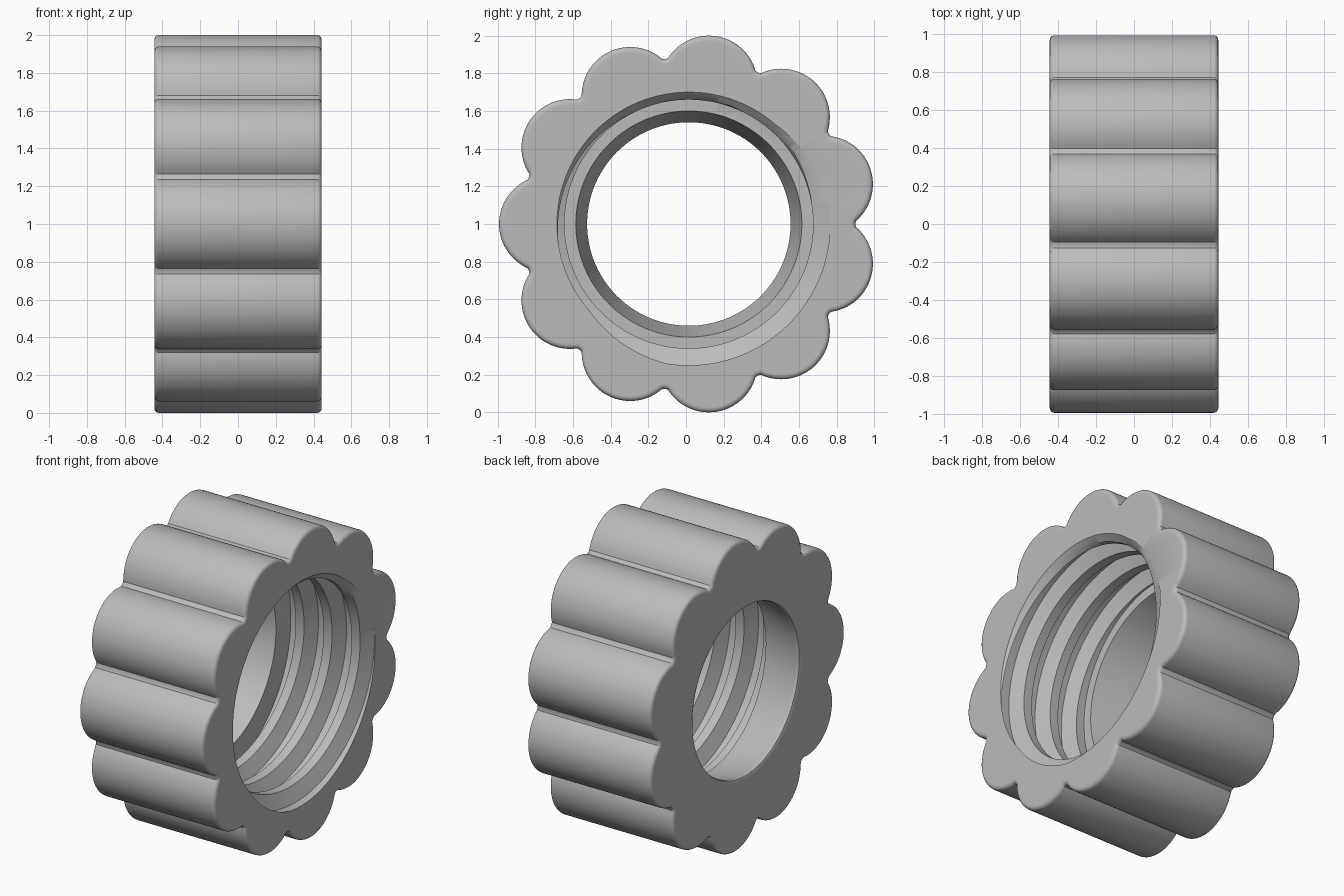
import bpy, bmesh, math
from math import pi, sin, cos, sqrt

cube = bpy.data.objects.get("Cube")
if cube:
    bpy.data.objects.remove(cube)

LOBES, COLS = 11, 352
HALF = 0.443                 # half width along x
LOBE_C, LOBE_R = 0.75, 0.2575
VALLEY = 0.884               # web between neighbouring lobes
STEP_X, PITCH = -0.16, 0.2   # where the thread ends, and its lead
CREST, ROOT = 0.66, 0.75
START = -pi / 4              # angle at which the groove leaves the mouth
CENTRE_Y = 0.015
angles = [2 * pi * i / COLS for i in range(COLS + 1)]


def lobed(t, inset):
    """Scalloped outline radius, moved inward by inset."""
    a = t % (2 * pi / LOBES) - pi / LOBES
    r = LOBE_R - inset
    lobe = LOBE_C * cos(a) + sqrt(max(r * r - (LOBE_C * sin(a)) ** 2, 0))
    return max(lobe, VALLEY - inset)


def thread(x, t):
    """Inner radius of the trapezoid thread, with a small mouth chamfer."""
    u = (x - HALF) / PITCH - (t - START) / (2 * pi)
    d = abs(u - round(u))
    k = min(max((d - 0.15) / 0.2, 0), 1)
    return max(ROOT + (CREST - ROOT) * k, 0.70 - (HALF - x))


def round_ring(x, r):
    return [(x, r) for t in angles]


def lobed_ring(x, inset):
    return [(x, lobed(t, inset)) for t in angles]


def thread_ring(offset):
    ring = []
    for t in angles:
        x = HALF + PITCH * (offset + (t - START) / (2 * pi))
        x = min(max(x, STEP_X), HALF)
        ring.append((x, thread(x, t)))
    return ring


# Tapered bore and its rounded outer edge
rings = [round_ring(STEP_X, 0.60), round_ring(-HALF + 0.02, 0.54),
         round_ring(-HALF + 0.006, 0.545), round_ring(-HALF, 0.56),
         round_ring(-HALF, 0.57)]

# Scalloped grip with rounded rims
B = 0.024
rim = [(B * (1 - cos(a)), B * (1 - sin(a)))
       for a in (pi / 2 * i / 4 for i in range(5))]
rings.append(lobed_ring(-HALF, B + 0.008))
rings += [lobed_ring(-HALF + depth, inset) for depth, inset in rim]
rings += [lobed_ring(HALF - depth, inset) for depth, inset in reversed(rim)]
rings.append(lobed_ring(HALF, B + 0.008))

# Helical thread from the mouth back to the step
for turn in range(2, -6, -1):
    for u in (0.5, 0.35, 0.15, 0, -0.15, -0.35):
        rings.append(thread_ring(turn + u))

# Loft the rings into one closed body
bm = bmesh.new()
grid = [[bm.verts.new((x, CENTRE_Y + r * cos(t), 1 + r * sin(t)))
         for (x, r), t in zip(ring, angles)] for ring in rings]
for a, b in zip(grid, grid[1:] + grid[:1]):
    for i in range(COLS):
        bm.faces.new((a[i], a[i + 1], b[i + 1], b[i]))
bmesh.ops.remove_doubles(bm, verts=bm.verts, dist=0.00005)
bmesh.ops.recalc_face_normals(bm, faces=bm.faces)
mesh = bpy.data.meshes.new("scalloped_nut")
bm.to_mesh(mesh)
bm.free()
nut = bpy.data.objects.new("scalloped_nut", mesh)
bpy.context.collection.objects.link(nut)

# Plain grey finish
grey = bpy.data.materials.new("plain_grey")
grey.use_nodes = True
grey.diffuse_color = (0.5, 0.5, 0.5, 1)
grey.node_tree.nodes["Principled BSDF"].inputs["Base Color"].default_value = (0.5, 0.5, 0.5, 1)
mesh.materials.append(grey)

bpy.ops.object.select_all(action="DESELECT")
nut.select_set(True)
bpy.context.view_layer.objects.active = nut
bpy.ops.object.shade_smooth_by_angle(angle=math.radians(30))
